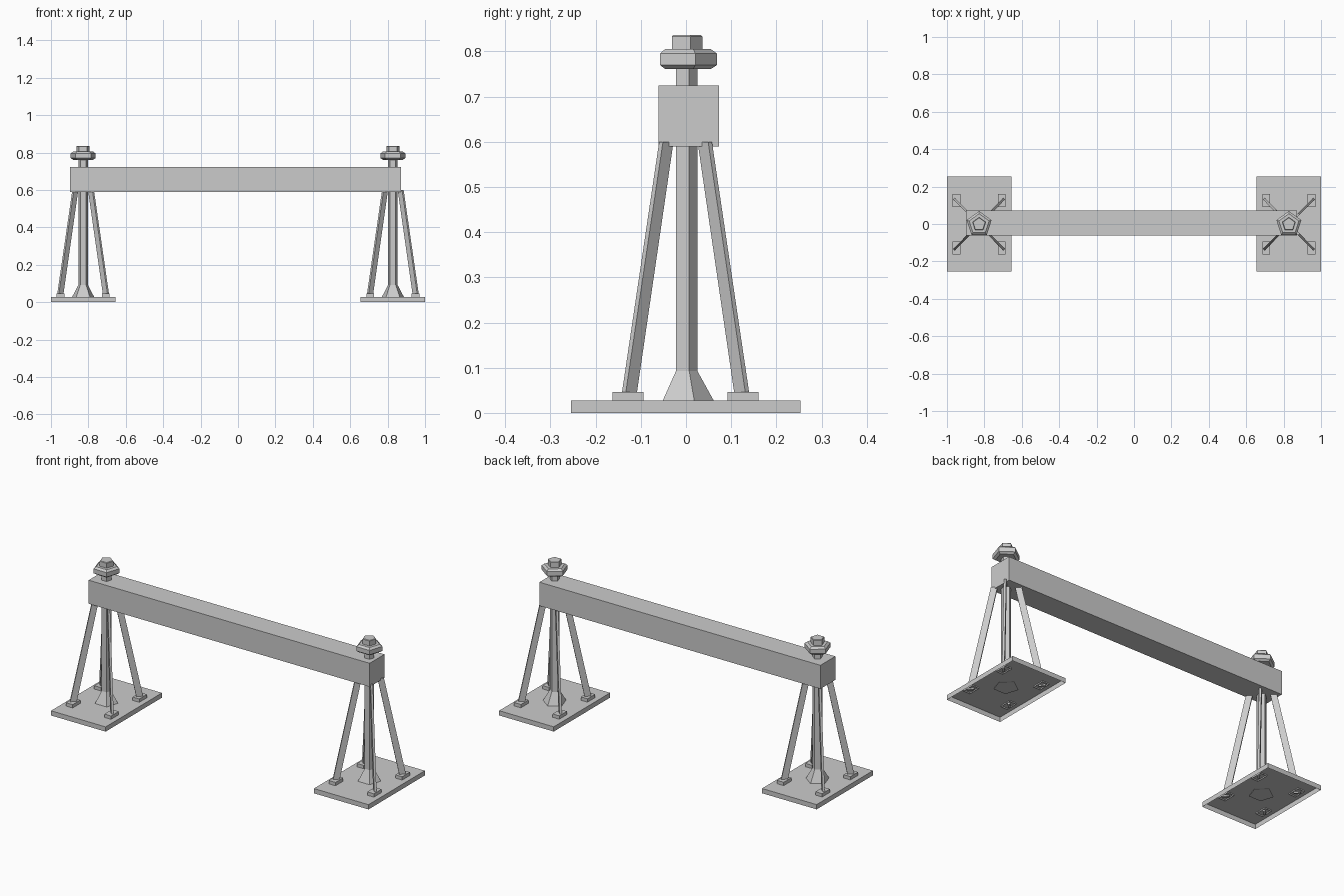
import bpy, bmesh
from math import sin, cos, pi
from mathutils import Vector

if "Cube" in bpy.data.objects:
    bpy.data.objects.remove(bpy.data.objects["Cube"])

LEG_X = 0.828


def make(name, verts, faces):
    mesh = bpy.data.meshes.new(name)
    mesh.from_pydata(verts, [], faces)
    obj = bpy.data.objects.new(name, mesh)
    bpy.context.collection.objects.link(obj)
    return obj


def loft(name, rings, open_bottom=False):
    """Skin a stack of equal-length rings, bottom to top."""
    n = len(rings[0])
    verts = [v for ring in rings for v in ring]
    faces = [(r * n + i, r * n + (i + 1) % n, (r + 1) * n + (i + 1) % n, (r + 1) * n + i)
             for r in range(len(rings) - 1) for i in range(n)]
    faces.append(tuple(range(len(verts) - n, len(verts))))
    if not open_bottom:
        faces.append(tuple(reversed(range(n))))
    return make(name, verts, faces)


def box(name, x0, x1, y0, y1, z0, z1, open_bottom=False):
    rings = [[(x0, y0, z), (x1, y0, z), (x1, y1, z), (x0, y1, z)] for z in (z0, z1)]
    return loft(name, rings, open_bottom)


def pentagons(name, cx, profile):
    """Five-sided turned part from (radius, z) pairs."""
    rings = [[(cx + r * cos(pi / 2 + i * 2 * pi / 5), -0.001 + r * sin(pi / 2 + i * 2 * pi / 5), z)
              for i in range(5)] for r, z in profile]
    return loft(name, rings)


def brace(name, cx, sx, sy):
    """Flat bar standing in the diagonal plane through the post."""
    out = Vector((sx, sy, 0)).normalized()
    side = Vector((-out.y, out.x, 0)) * 0.006
    rings = []
    for off, z, half in ((0.128, 0.019, 0.0175), (0.0425, 0.60, 0.0165)):
        c = Vector((cx + sx * off * 0.98, -0.001 + sy * off, z))
        rad = out * half
        rings.append([c - rad - side, c + rad - side, c + rad + side, c - rad + side])
    return loft(name, rings)


# Crossbeam
box("crossbeam", -0.898, 0.872, -0.061, 0.073, 0.59, 0.724)

for label, s in (("left", -1), ("right", 1)):
    cx = s * LEG_X
    # Hollow base plate
    box(label + "_base_plate", cx - 0.172, cx + 0.172, -0.254, 0.253, 0, 0.027, True)
    # Post with flared foot
    pentagons(label + "_post", cx, [(0.065, 0.022), (0.0625, 0.027), (0.026, 0.093), (0.026, 0.78)])
    # Bevelled nut and cap on top
    pentagons(label + "_nut", cx, [(0.056, 0.761), (0.07, 0.77), (0.07, 0.795), (0.056, 0.805)])
    pentagons(label + "_cap", cx, [(0.037, 0.80), (0.037, 0.833), (0.034, 0.836)])
    # Four diagonal braces on foot pads
    for i, (sx, sy) in enumerate(((-1, -1), (1, -1), (1, 1), (-1, 1))):
        px, py = cx + sx * 0.121, -0.001 + sy * 0.127
        box(f"{label}_foot_pad_{i}", px - 0.021, px + 0.021, py - 0.0345, py + 0.0345, 0.02, 0.046, True)
        brace(f"{label}_brace_{i}", cx, sx, sy)
